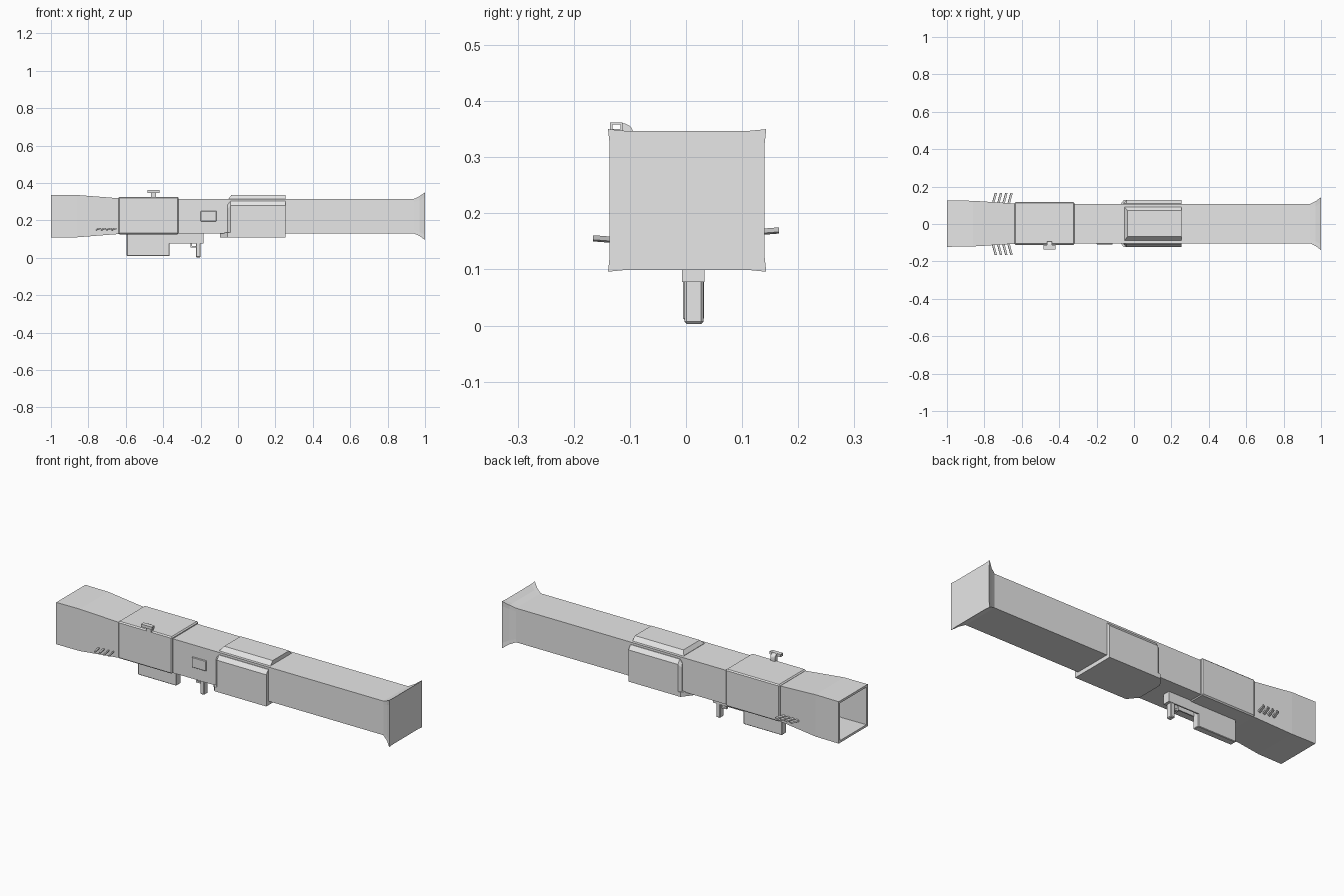
import bpy, bmesh, math
from mathutils import Vector

cube = bpy.data.objects.get("Cube")
if cube:
    bpy.data.objects.remove(cube, do_unlink=True)

grey = bpy.data.materials.new("light_grey")
grey.use_nodes = True
COLOUR = (0.8, 0.8, 0.8, 1)
grey.diffuse_color = COLOUR
grey.node_tree.nodes["Principled BSDF"].inputs["Base Color"].default_value = COLOUR

YC, ZC = 0.002, 0.223     # axis of the tube


def finish(name, bm, bevel=0):
    bmesh.ops.recalc_face_normals(bm, faces=bm.faces)
    me = bpy.data.meshes.new(name)
    bm.to_mesh(me)
    bm.free()
    me.materials.append(grey)
    ob = bpy.data.objects.new(name, me)
    bpy.context.collection.objects.link(ob)
    if bevel:
        mod = ob.modifiers.new("edge_bevel", 'BEVEL')
        mod.width, mod.segments = bevel, 1
    return ob


def loft(name, rings, bevel=0):
    """Skin a list of equal-sized point rings and cap both ends."""
    bm = bmesh.new()
    vs = [[bm.verts.new(p) for p in ring] for ring in rings]
    n = len(rings[0])
    for a, b in zip(vs, vs[1:]):
        for i in range(n):
            j = (i + 1) % n
            bm.faces.new((a[i], a[j], b[j], b[i]))
    bm.faces.new(vs[0])
    bm.faces.new(vs[-1])
    return finish(name, bm, bevel)


def box(name, x, y, z, bevel=0):
    rings = [[(px, y[0], z[0]), (px, y[1], z[0]), (px, y[1], z[1]), (px, y[0], z[1])] for px in x]
    return loft(name, rings, bevel)


def section(x, hy, hz, pinch=0):
    """Square section whose corners can be drawn outwards by pinch."""
    ring = []
    corners = [(-1, -1), (1, -1), (1, 1), (-1, 1)]
    for k, (a, b) in enumerate(corners):
        c, d = corners[(k + 1) % 4]
        ring.append((x, YC + a * (hy + pinch), ZC + b * (hz + pinch)))
        for t in (0.1, 0.9):
            ring.append((x, YC + (a + (c - a) * t) * hy, ZC + (b + (d - b) * t) * hz))
    return ring


# Main tube with flared muzzle
loft("main_tube", [section(-0.66, 0.105, 0.092), section(0.94, 0.105, 0.092),
                   section(0.97, 0.118, 0.105, 0.001), section(1.0, 0.138, 0.124, 0.003)])

# Hollow rear section, outside first, then back inside
loft("rear_section", [section(-0.63, 0.107, 0.095), section(-0.86, 0.122, 0.113),
                      section(-1.0, 0.124, 0.113), section(-1.0, 0.112, 0.101),
                      section(-0.86, 0.110, 0.101), section(-0.67, 0.098, 0.086)])

# Sleeve around the tube
box("sleeve", (-0.64, -0.317), (-0.111, 0.117), (0.126, 0.326), 0.006)

# Side armour panels, chamfered on top and at the rear end
for side, name in ((-1, "right_panel"), (1, "left_panel")):
    def panel(x, out, top):
        y = YC + side * 0.1
        o = YC + side * out
        return [(x, y, 0.11), (x, o, 0.11), (x, o, top - 0.022), (x, YC + side * 0.108, top), (x, y, top)]
    loft(name, [panel(-0.055, 0.112, 0.285), panel(-0.04, 0.125, 0.303), panel(0.255, 0.125, 0.303)])

# Top plate with sloping edges
plate = lambda x, h, top: [(x, YC - 0.092, 0.312), (x, YC + 0.092, 0.312),
                           (x, YC + h, top), (x, YC - h, top)]
loft("top_plate", [plate(-0.05, 0.088, 0.317), plate(-0.035, 0.07, 0.337), plate(0.255, 0.07, 0.337)])

# Bottom plate tapering to the rear
outline = [(0.255, 0.125), (-0.055, 0.125), (-0.095, 0.075)]
outline += [(x, -y) for x, y in reversed(outline)]
loft("bottom_plate", [[(x, YC + y, z) for x, y in outline] for z in (0.11, 0.135)])

# Underside: battery box, hollow trigger housing, trigger and grip
box("battery_box", (-0.595, -0.365), (-0.005, 0.032), (0.01, 0.132), 0.003)
for y, name in ((-0.007, "right_housing_wall"), (0.026, "left_housing_wall")):
    box(name, (-0.37, -0.185), (y, y + 0.007), (0.078, 0.134))
box("housing_front", (-0.23, -0.185), (-0.005, 0.031), (0.078, 0.134))
box("trigger", (-0.255, -0.222), (0.006, 0.02), (0.055, 0.064))
box("trigger_link", (-0.255, -0.246), (0.006, 0.02), (0.055, 0.1))
box("grip", (-0.225, -0.2), (-0.003, 0.031), (0.003, 0.09), 0.004)

# Sight: open rectangular channel on a curved arm
outer = [(-0.135, 0.347), (-0.113, 0.347), (-0.113, 0.362), (-0.135, 0.362)]
inner = [(-0.131, 0.350), (-0.117, 0.350), (-0.117, 0.358), (-0.131, 0.358)]
bm = bmesh.new()
loops = [[bm.verts.new((x, y, z)) for y, z in prof]
         for x, prof in ((-0.485, outer), (-0.42, outer), (-0.42, inner), (-0.485, inner))]
for k in range(4):
    a, b = loops[k], loops[(k + 1) % 4]
    for i in range(4):
        j = (i + 1) % 4
        bm.faces.new((a[i], a[j], b[j], b[i]))
finish("sight_channel", bm)
arc = [(-0.115 + 0.022 * math.sin(t), 0.34 + 0.021 * math.cos(t))
       for t in (i * math.pi / 10 for i in range(6))]
arm = [(-0.115, 0.322), (-0.115, 0.345)] + arc + [(-0.093, 0.322)]
loft("sight_arm", [[(x, y, z) for y, z in arm] for x in (-0.465, -0.438)])

# Small flush plate on the right side
box("side_plate", (-0.2, -0.115), (-0.109, -0.1), (0.195, 0.25), 0.002)

# Four slanted fins on each side of the rear section
for side, z, name in ((-1, 0.148, "right_fin"), (1, 0.162, "left_fin")):
    for k in range(4):
        x = -0.763 + 0.028 * k
        def cut(dx, y, dz):
            pts = [(0, 0), (0.011, 0.003), (0.013, 0.011), (0.002, 0.008)]
            return [(x + dx + a, side * y, z + dz + b) for a, b in pts]
        loft(f"{name}_{k + 1}", [cut(0, 0.1, -0.003), cut(0.018, 0.166, 0.002)])
